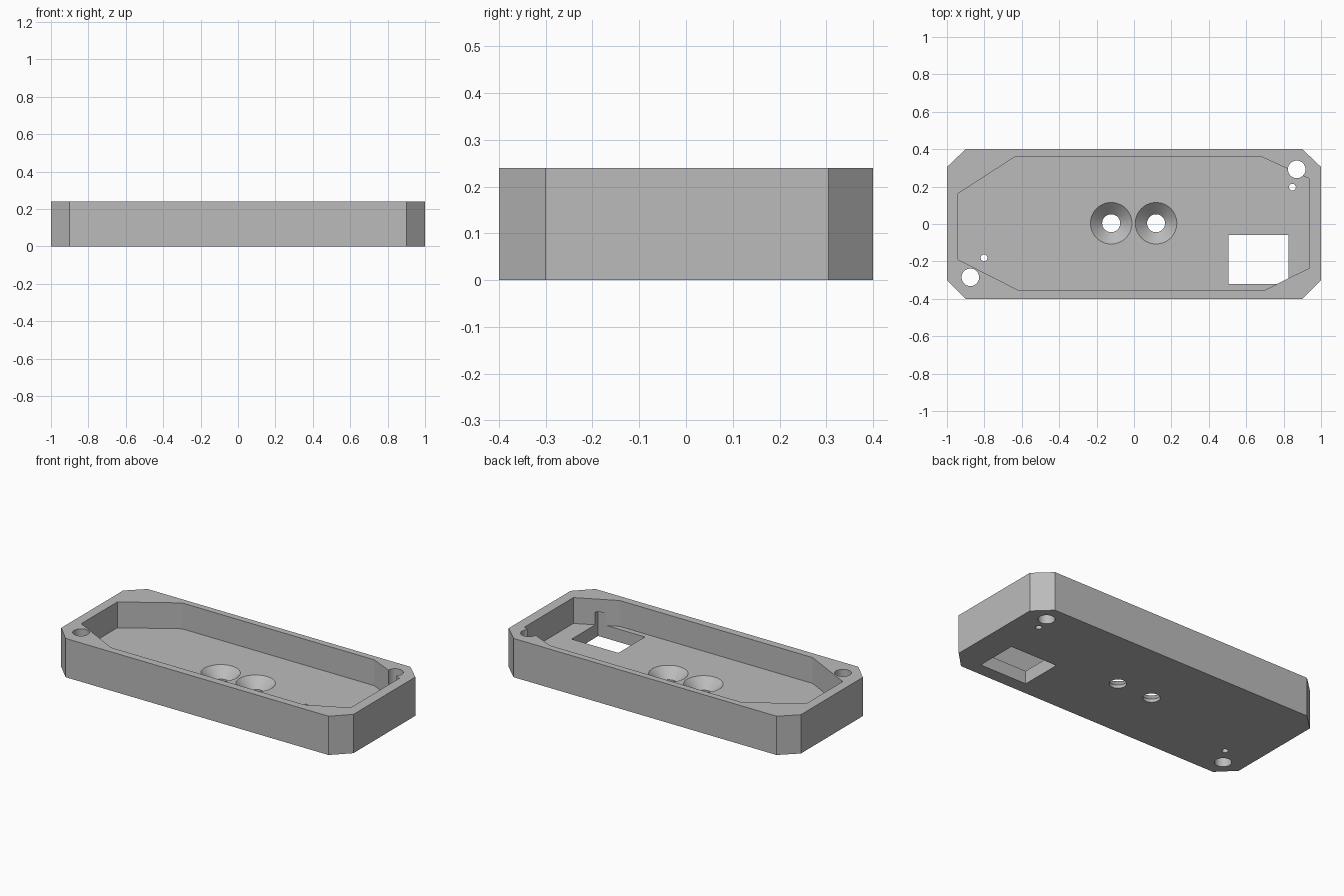
import bpy, bmesh, math

cube = bpy.data.objects.get("Cube")
if cube:
    bpy.data.objects.remove(cube, do_unlink=True)

HEIGHT, FLOOR = 0.24, 0.08

grey = bpy.data.materials.new("plain_grey")
grey.use_nodes = True
grey.diffuse_color = (0.5, 0.5, 0.5, 1)
grey.node_tree.nodes["Principled BSDF"].inputs["Base Color"].default_value = (0.5, 0.5, 0.5, 1)


def loft(name, rings):
    """Closed solid through rings, each a list of 3D points."""
    bm = bmesh.new()
    loops = [[bm.verts.new(p) for p in ring] for ring in rings]
    n = len(loops[0])
    for a, b in zip(loops, loops[1:]):
        for i in range(n):
            j = (i + 1) % n
            bm.faces.new((a[i], a[j], b[j], b[i]))
    bm.faces.new(loops[0][::-1])
    bm.faces.new(loops[-1])
    bmesh.ops.recalc_face_normals(bm, faces=bm.faces[:])
    mesh = bpy.data.meshes.new(name)
    bm.to_mesh(mesh)
    bm.free()
    mesh.materials.append(grey)
    obj = bpy.data.objects.new(name, mesh)
    bpy.context.collection.objects.link(obj)
    return obj


def prism(name, outline, z0, z1):
    return loft(name, [[(x, y, z) for x, y in outline] for z in (z0, z1)])


def turned(name, cx, cy, profile, sides=48):
    """Round solid from (radius, z) pairs."""
    angles = [math.tau * i / sides for i in range(sides)]
    return loft(name, [[(cx + r * math.cos(a), cy + r * math.sin(a), z) for a in angles]
                       for r, z in profile])


# Outer body with chamfered corners
body = prism("tray_body", [(-0.9, -0.4), (0.9, -0.4), (1, -0.3), (1, 0.305),
                           (0.9, 0.4), (-0.9, 0.4), (-1, 0.305), (-1, -0.3)], 0, HEIGHT)

# Eight-sided pocket
cutters = [prism("pocket_cutter", [(-0.94, -0.19), (-0.62, -0.353), (0.70, -0.353), (0.936, -0.236),
                                   (0.936, 0.243), (0.68, 0.36), (-0.635, 0.36), (-0.94, 0.163)],
                 FLOOR, HEIGHT + 0.1)]

# Rectangular window, undercutting one slanted wall
cutters.append(prism("window_cutter", [(0.505, -0.32), (0.825, -0.32), (0.825, -0.06), (0.505, -0.06)],
                     -0.1, 0.16))

# Countersunk screw holes in the floor
for x in (-0.122, 0.118):
    cutters.append(turned("countersink_cutter", x, 0.004,
                          [(0.048, -0.1), (0.048, 0.02), (0.111, FLOOR), (0.111, FLOOR + 0.02)]))

# Corner bolt holes and small pin holes
for x, y, r in ((0.87, 0.292, 0.047), (-0.875, -0.285, 0.047),
                (0.847, 0.197, 0.018), (-0.802, -0.181, 0.018)):
    cutters.append(turned("hole_cutter", x, y, [(r, -0.1), (r, HEIGHT + 0.1)]))

# Cut everything, then bake the result and drop the cutters
for cutter in cutters:
    cutter.hide_render = True
    mod = body.modifiers.new(cutter.name, 'BOOLEAN')
    mod.operation = 'DIFFERENCE'
    mod.solver = 'EXACT'
    mod.object = cutter

bpy.ops.object.select_all(action='DESELECT')
bpy.context.view_layer.objects.active = body
body.select_set(True)
for mod in list(body.modifiers):
    bpy.ops.object.modifier_apply(modifier=mod.name)
for cutter in cutters:
    bpy.data.objects.remove(cutter, do_unlink=True)

bpy.ops.object.shade_smooth_by_angle(angle=math.radians(20))
